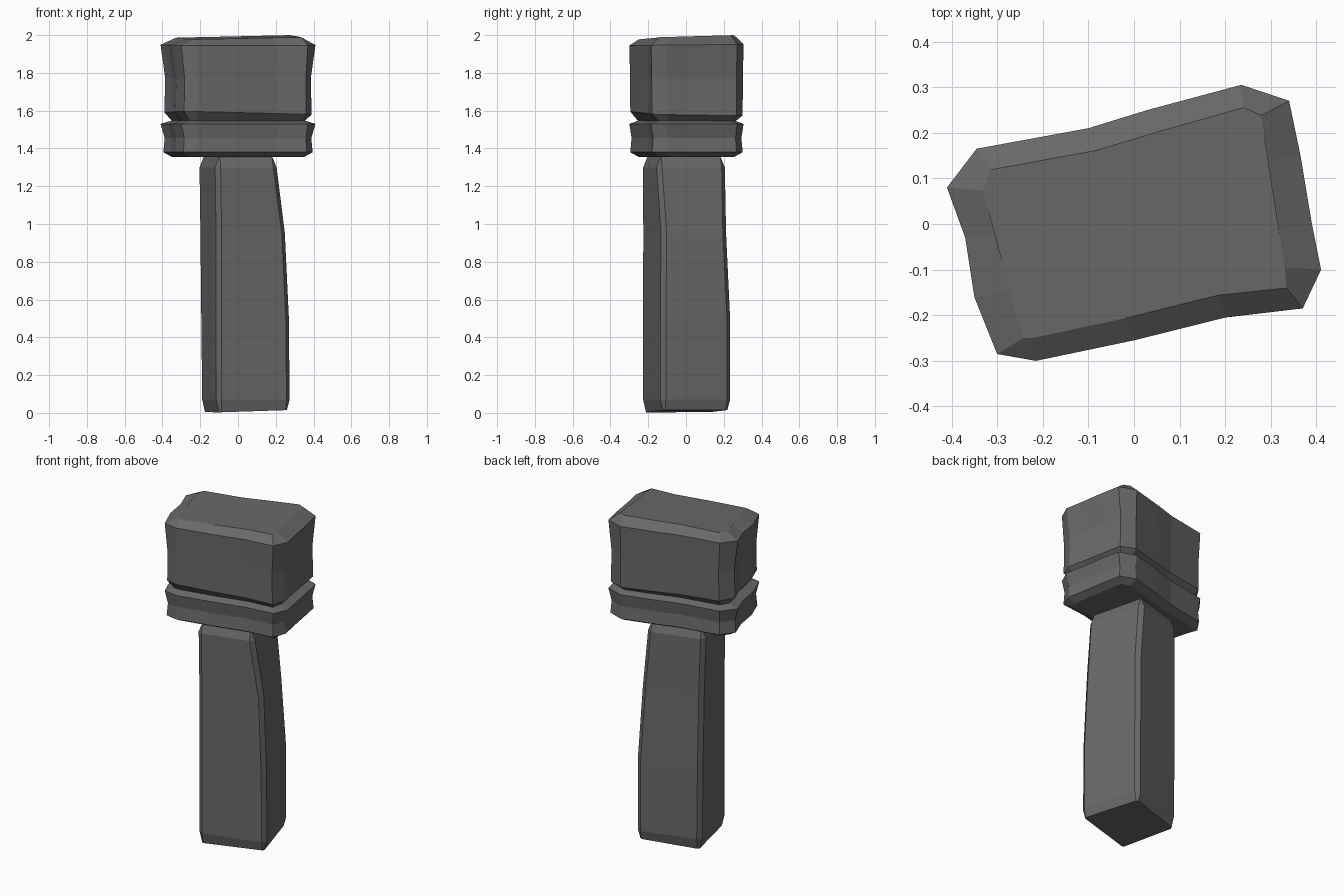
import bpy, bmesh
from mathutils import Vector

cube = bpy.data.objects.get("Cube")
if cube:
    bpy.data.objects.remove(cube, do_unlink=True)

stone = bpy.data.materials.new("dark_grey_stone")
stone.use_nodes = True
grey = (0.14, 0.14, 0.14, 1)
stone.diffuse_color = grey
stone.node_tree.nodes["Principled BSDF"].inputs["Base Color"].default_value = grey


def inset(outline, dx, dy):
    """Move each point of a clockwise outline inward, by dx sideways and dy in depth."""
    result = []
    for i, p in enumerate(outline):
        along = outline[(i + 1) % len(outline)] - outline[i - 1]
        normal = Vector((-along.y, along.x)).normalized()
        result.append(Vector((p.x - dx * normal.x, p.y - dy * normal.y)))
    return result


def chamfer(corners, size):
    """Cut every corner into two points."""
    result = []
    for i, p in enumerate(corners):
        for q in (corners[i - 1], corners[(i + 1) % len(corners)]):
            result.append(p + (q - p).normalized() * size)
    return result


def loft(name, rings):
    """Skin rings given as (outline, height, slope in x, slope in y), bottom up."""
    bm = bmesh.new()
    loops = [[bm.verts.new((p.x, p.y, z + sx * p.x + sy * p.y)) for p in outline]
             for outline, z, sx, sy in rings]
    n = len(loops[0])
    for low, high in zip(loops, loops[1:]):
        for i in range(n):
            j = (i + 1) % n
            bm.faces.new((low[i], high[i], high[j], low[j]))
    # Close both ends with strips of quads running across the block
    for loop in (loops[0], loops[-1]):
        for i in range(-1, n // 2 - 2):
            bm.faces.new([loop[k % n] for k in (i, i + 1, n - 4 - i, n - 3 - i)])
    bmesh.ops.recalc_face_normals(bm, faces=bm.faces)
    mesh = bpy.data.meshes.new(name)
    bm.to_mesh(mesh)
    bm.free()
    mesh.materials.append(stone)
    obj = bpy.data.objects.new(name, mesh)
    bpy.context.collection.objects.link(obj)
    return obj


# Worn block outline shared by the cap and the collar, clockwise from the left
block = [Vector(p) for p in (
    (-.41, .08), (-.345, .165), (-.1, .21), (.03, .25),
    (.235, .305), (.34, .27), (.365, .15), (.39, 0),
    (.41, -.10), (.37, -.185), (.2, -.205), (0, -.255),
    (-.215, -.3), (-.3, -.285), (-.35, -.16), (-.37, -.03))]

# Cap block with a slight waist and bevelled rims
loft("cap_block", [
    (inset(block, .07, .055), 1.535, 0, 0),
    (inset(block, .02, .005), 1.585, -.02, -.02),
    (inset(block, .025, .004), 1.77, 0, 0),
    (block, 1.948, 0, .01),
    (inset(block, .08, .05), 1.988, .015, .03)])

# Thin collar below the cap
loft("collar", [
    (inset(block, .06, .05), 1.355, 0, 0),
    (inset(block, .015, .005), 1.38, 0, 0),
    (inset(block, .022, .012), 1.455, 0, 0),
    (block, 1.53, 0, 0),
    (inset(block, .06, .05), 1.548, 0, 0)])

# Leaning shaft: left, back, right and front corners at each height
levels = [
    (.07, (-.195, .135), (.17, .24), (.28, -.13), (-.11, -.233)),
    (.5, (-.2, .135), (.17, .24), (.276, -.13), (-.11, -.233)),
    (.95, (-.205, .13), (.15, .218), (.255, -.125), (-.11, -.233)),
    (1.3, (-.21, .12), (.12, .212), (.21, -.15), (-.115, -.233))]
outlines = [(chamfer([Vector(c) for c in corners], .024), z) for z, *corners in levels]
shaft = [(outline, z, 0, 0) for outline, z in outlines]
shaft.insert(0, (inset(outlines[0][0], .015, .015), .008, .03, .01))
shaft.append((inset(outlines[-1][0], .025, .025), 1.36, 0, 0))
loft("shaft", shaft)
